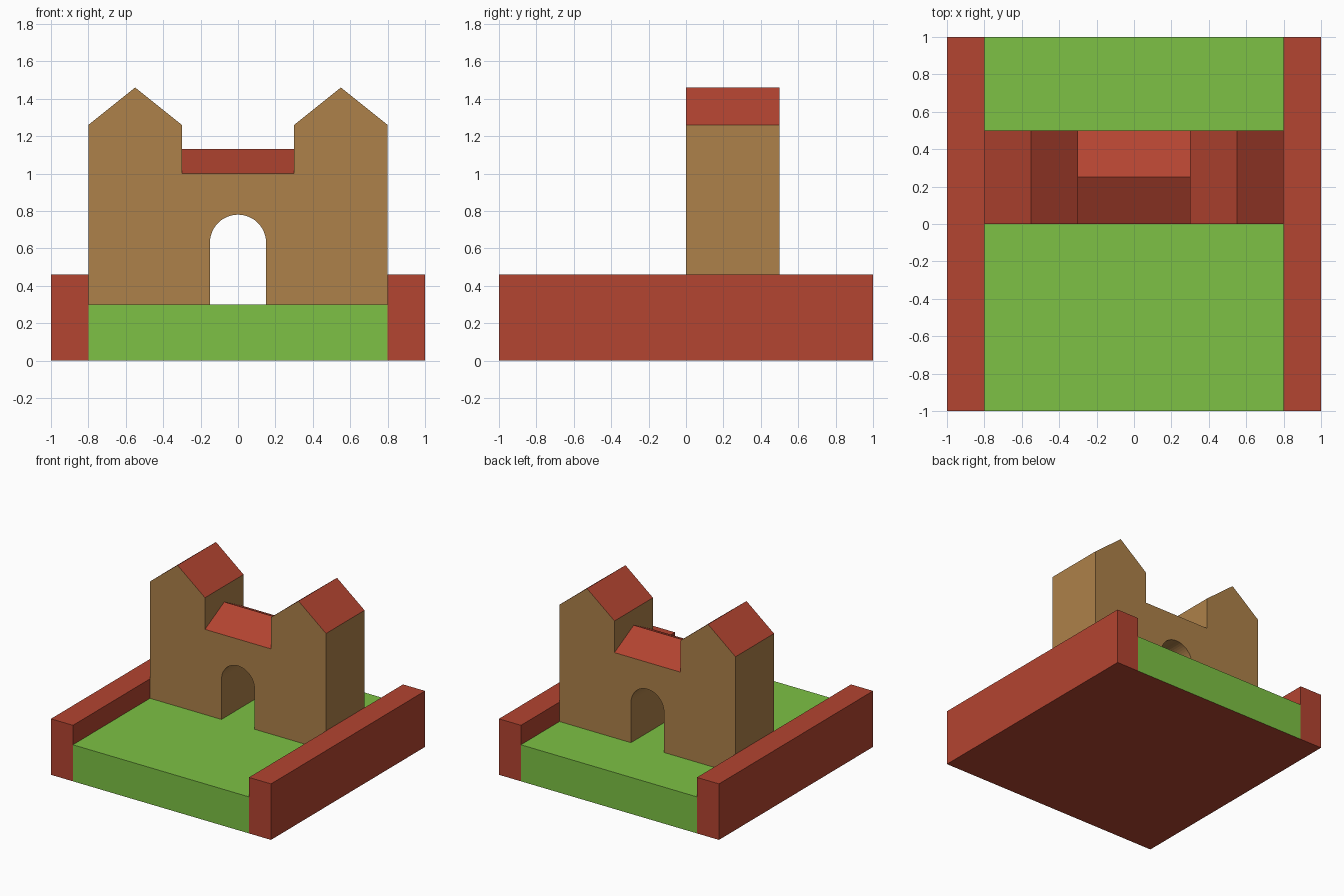
import bpy, bmesh
from math import sin, cos, pi
from mathutils import Vector

if "Cube" in bpy.data.objects:
    bpy.data.objects.remove(bpy.data.objects["Cube"])


def material(name, rgb):
    mat = bpy.data.materials.new(name)
    mat.diffuse_color = [(c / 255) ** 2.2 for c in rgb] + [1.0]
    mat.use_nodes = True
    mat.node_tree.nodes["Principled BSDF"].inputs["Base Color"].default_value = mat.diffuse_color
    return mat


RED = material("red_brick", (178, 70, 52))
TAN = material("tan_stone", (172, 128, 75))
GREEN = material("grass", (124, 192, 70))


def prism(name, profile, direction, mats, pick=lambda n: 0):
    """Extrude a planar profile; pick(normal) gives each face's material slot."""
    bm = bmesh.new()
    face = bm.faces.new([bm.verts.new(p) for p in profile])
    ext = bmesh.ops.extrude_face_region(bm, geom=[face], use_keep_orig=True)
    moved = [v for v in ext["geom"] if isinstance(v, bmesh.types.BMVert)]
    bmesh.ops.translate(bm, verts=moved, vec=Vector(direction))
    bmesh.ops.recalc_face_normals(bm, faces=bm.faces)
    bm.normal_update()
    for f in bm.faces:
        f.material_index = pick(f.normal)
    mesh = bpy.data.meshes.new(name)
    bm.to_mesh(mesh)
    bm.free()
    for m in mats:
        mesh.materials.append(m)
    obj = bpy.data.objects.new(name, mesh)
    bpy.context.collection.objects.link(obj)
    return obj


def strip(name, x0, x1, height, mats, pick=lambda n: 0):
    """Full-depth box standing on the ground."""
    rect = [(x0, -1, 0), (x1, -1, 0), (x1, -1, height), (x0, -1, height)]
    return prism(name, rect, (0, 2, 0), mats, pick)


# Base: grass slab with a red underside, between two side walls
strip("grass_base", -0.8, 0.8, 0.30, [GREEN, RED], lambda n: int(n.z < -0.9))
strip("left_wall", -1.0, -0.8, 0.46, [RED])
strip("right_wall", 0.8, 1.0, 0.46, [RED])

# Gatehouse: twin gabled towers and an arched passage in one outline
ARCH_R, SPRING, STEPS = 0.15, 0.63, 24
right = [(0.3, 1.0), (0.3, 1.26), (0.55, 1.46), (0.8, 1.26), (0.8, 0.3)]
arch = [(ARCH_R * cos(pi * i / STEPS), SPRING + ARCH_R * sin(pi * i / STEPS))
        for i in range(STEPS + 1)]
outline = ([(-x, z) for x, z in reversed(right)] + right
           + [(ARCH_R, 0.3)] + arch + [(-ARCH_R, 0.3)])
# Upward sloping faces are the tower roofs
prism("gatehouse", [(x, 0, z) for x, z in outline], (0, 0.5, 0), [TAN, RED],
      lambda n: int(n.z > 0.3))

# Low ridge roof between the towers
prism("bridge_roof", [(-0.3, 0, 1.0), (-0.3, 0.5, 1.0), (-0.3, 0.25, 1.13)],
      (0.6, 0, 0), [RED])
